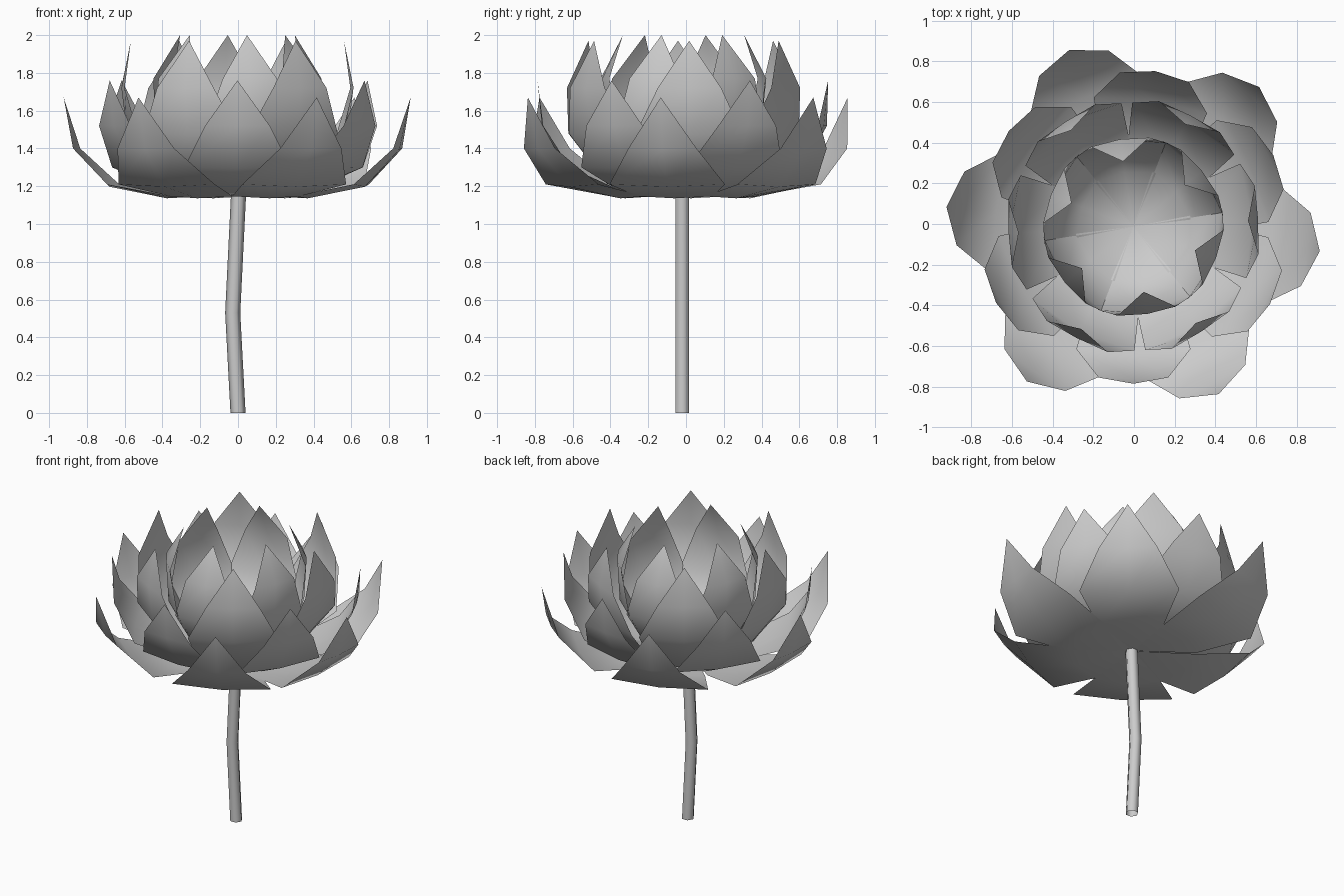
import bpy
from math import sin, cos, radians

if "Cube" in bpy.data.objects:
    bpy.data.objects.remove(bpy.data.objects["Cube"], do_unlink=True)

GREY = (0.6, 0.6, 0.6, 1.0)
grey = bpy.data.materials.new("plain grey")
grey.use_nodes = True
grey.diffuse_color = GREY
grey.node_tree.nodes["Principled BSDF"].inputs["Base Color"].default_value = GREY

BLOOM_X, BLOOM_Y = -0.003, -0.013


def add_object(name, verts, faces):
    mesh = bpy.data.meshes.new(name)
    mesh.from_pydata(verts, [], faces)
    mesh.materials.append(grey)
    mesh.shade_smooth()
    obj = bpy.data.objects.new(name, mesh)
    bpy.context.collection.objects.link(obj)
    return obj


def polar(r, angle, z):
    a = radians(angle)
    return (BLOOM_X + r * cos(a), BLOOM_Y + r * sin(a), z)


def petal(name, angle, base_z, rows, tip):
    """Keeled sheet: rows are (middle radius, middle z, edge radius, edge z, half angle)."""
    verts = [polar(0, 0, base_z)]
    for mid_r, mid_z, edge_r, edge_z, half in rows:
        verts += [polar(edge_r, angle - half, edge_z),
                  polar(mid_r, angle, mid_z),
                  polar(edge_r, angle + half, edge_z)]
    verts.append(polar(tip[0], angle, tip[1]))
    last = len(verts) - 1
    faces = []
    for c in (0, 1):
        faces.append((0, 1 + c, 2 + c))
        for i in range(len(rows) - 1):
            k = 1 + 3 * i + c
            faces.append((k, k + 3, k + 4, k + 1))
        k = last - 3 + c
        faces.append((k, last, k + 1))
    return add_object(name, verts, faces)


# Petal rings, from the open outer ring to the closed heart
rings = {
    "outer_petal": ((-7.5, 48, 110, 174, 235.5, 297), 1.157,
                    [(0.375, 1.136, 0.39, 1.147, 31), (0.68, 1.197, 0.73, 1.21, 25),
                     (0.865, 1.395, 0.875, 1.4, 12)], (0.925, 1.67)),
    "second_petal": ((-29.5, 27, 82, 142.5, 209, 270), 1.17,
                     [(0.36, 1.16, 0.38, 1.172, 32), (0.63, 1.295, 0.665, 1.3, 25),
                      (0.75, 1.52, 0.762, 1.52, 13)], (0.773, 1.76)),
    "third_petal": (range(3, 363, 60), 1.185,
                    [(0.38, 1.2, 0.405, 1.212, 31), (0.585, 1.475, 0.61, 1.48, 27.5),
                     (0.615, 1.72, 0.63, 1.72, 15.5)], (0.565, 1.97)),
    "inner_petal": (range(-21, 339, 60), 1.2,
                    [(0.27, 1.215, 0.29, 1.23, 32), (0.42, 1.5, 0.445, 1.5, 32),
                     (0.435, 1.77, 0.445, 1.77, 19)], (0.325, 2.0)),
}
for name, (angles, base_z, rows, tip) in rings.items():
    for i, angle in enumerate(angles):
        petal(f"{name}_{i + 1}", angle, base_z, rows, tip)

# Gently bent stem, an open six-sided tube
SIDES = 6
path = [(0.0, 0.0), (-0.028, 0.53), (0.003, 1.16)]
verts = [(x + 0.04 * cos(radians(360 * s / SIDES)),
          -0.02 + 0.04 * sin(radians(360 * s / SIDES)), z)
         for x, z in path for s in range(SIDES)]
faces = [(i * SIDES + s, i * SIDES + (s + 1) % SIDES,
          (i + 1) * SIDES + (s + 1) % SIDES, (i + 1) * SIDES + s)
         for i in range(len(path) - 1) for s in range(SIDES)]
add_object("stem", verts, faces)
